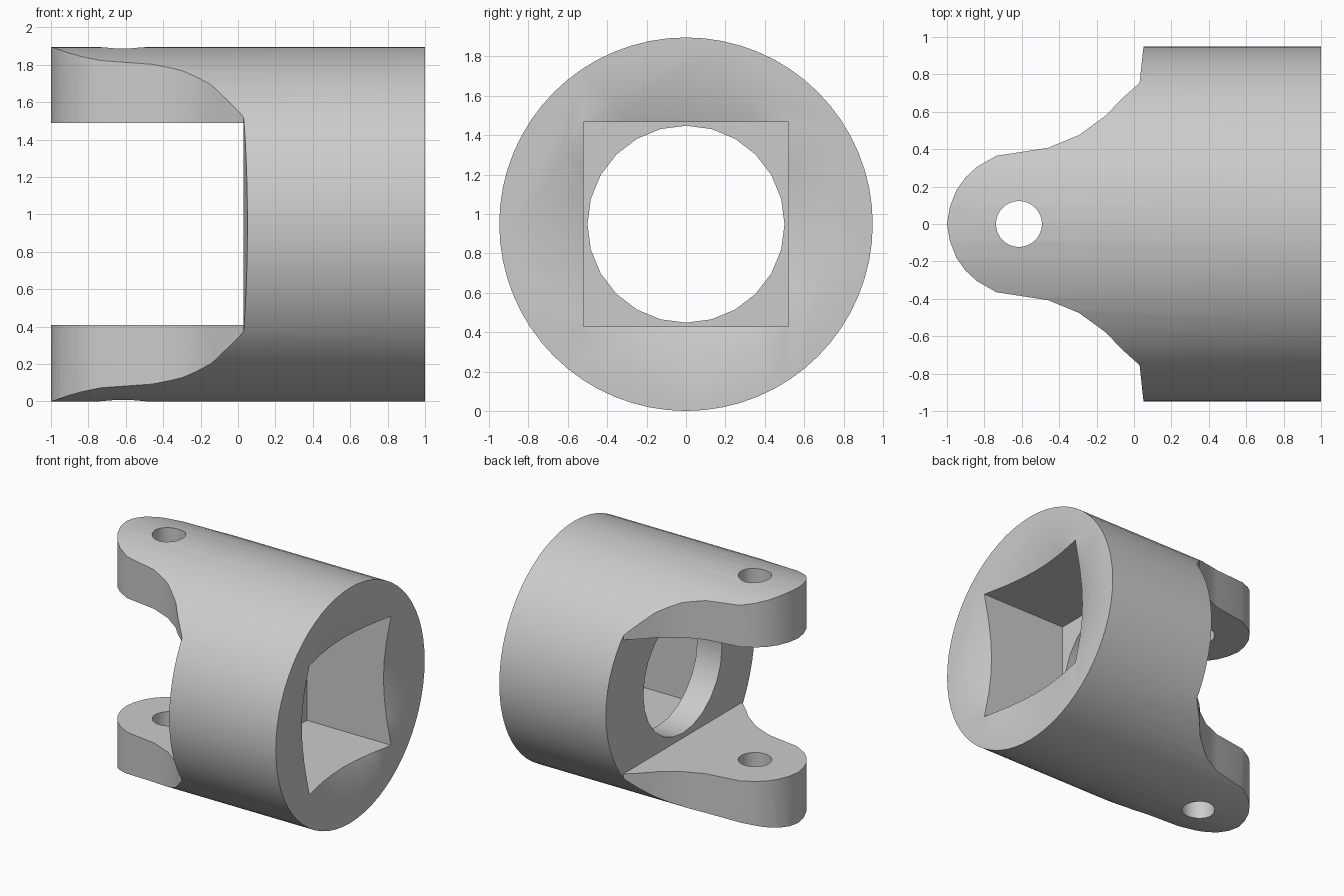
import bpy, bmesh
from math import pi, sqrt
from mathutils import Matrix

if "Cube" in bpy.data.objects:
    bpy.data.objects.remove(bpy.data.objects["Cube"])

R = 0.948          # outer radius, also the height of the axis


def finish(bm, name):
    bmesh.ops.recalc_face_normals(bm, faces=bm.faces)
    me = bpy.data.meshes.new(name)
    bm.to_mesh(me)
    bm.free()
    ob = bpy.data.objects.new(name, me)
    bpy.context.collection.objects.link(ob)
    return ob


def x_cone(name, x0, x1, r0, r1, sides):
    """Cylinder or cone along x at the axis height."""
    bm = bmesh.new()
    m = Matrix.Translation(((x0 + x1) / 2, 0, R)) @ Matrix.Rotation(pi / 2, 4, 'Y')
    bmesh.ops.create_cone(bm, cap_ends=True, segments=sides, radius1=r0,
                          radius2=r1, depth=x1 - x0, matrix=m)
    return finish(bm, name)


def box(name, x0, x1, hy, hz):
    bm = bmesh.new()
    m = Matrix.Translation(((x0 + x1) / 2, 0, R)) @ Matrix.Diagonal((x1 - x0, 2 * hy, 2 * hz, 1))
    bmesh.ops.create_cube(bm, size=1, matrix=m)
    return finish(bm, name)


def cut(body, tool, op='DIFFERENCE'):
    tool.hide_render = True
    mod = body.modifiers.new(tool.name, 'BOOLEAN')
    mod.operation = op
    mod.solver = 'EXACT'
    mod.object = tool
    bpy.context.view_layer.objects.active = body
    bpy.ops.object.modifier_apply(modifier=mod.name)
    bpy.data.objects.remove(tool, do_unlink=True)


# Main barrel
body = x_cone("yoke_socket", -1.1, 1.0, R, R, 64)

# Ear outline seen from above, mirrored in y and extruded through the barrel
half = [(-0.985, 0.09), (-0.95, 0.18), (-0.90, 0.25), (-0.84, 0.305),
        (-0.735, 0.365), (-0.46, 0.407), (-0.295, 0.475), (-0.15, 0.58),
        (-0.07, 0.665), (0.03, 0.755), (0.052, 0.96), (0.052, 1.2), (1.2, 1.2)]
outline = [(-1.0, 0.0)] + half + [(x, -y) for x, y in reversed(half)]
bm = bmesh.new()
face = bm.faces.new([bm.verts.new((x, y, -0.3)) for x, y in outline])
ext = bmesh.ops.extrude_face_region(bm, geom=[face])
bmesh.ops.translate(bm, vec=(0, 0, 2.5),
                    verts=[v for v in ext['geom'] if isinstance(v, bmesh.types.BMVert)])
cut(body, finish(bm, "ear_outline"), 'INTERSECT')

# Gap between the ears
cut(body, box("ear_gap", -1.3, 0.03, 1.2, 0.54))

# Square drive socket, its shallow conical lead-in, and the round through hole
cut(body, box("square_socket", 0.25, 1.2, 0.52, 0.52))
slope = 3.15
cut(body, x_cone("lead_in", 0.9, 1.02, 0.733 - 0.1 * slope, 0.733 + 0.02 * slope, 24))
cut(body, x_cone("through_hole", -0.1, 0.6, 0.5, 0.5, 24))

# Pin hole through both ears
bm = bmesh.new()
bmesh.ops.create_cone(bm, cap_ends=True, segments=32, radius1=0.123, radius2=0.123,
                      depth=3, matrix=Matrix.Translation((-0.615, 0, R)))
cut(body, finish(bm, "pin_hole"))

# Smooth shading with crisp edges
bpy.ops.object.select_all(action='DESELECT')
body.select_set(True)
bpy.context.view_layer.objects.active = body
bpy.ops.object.shade_smooth_by_angle(angle=pi / 6)
